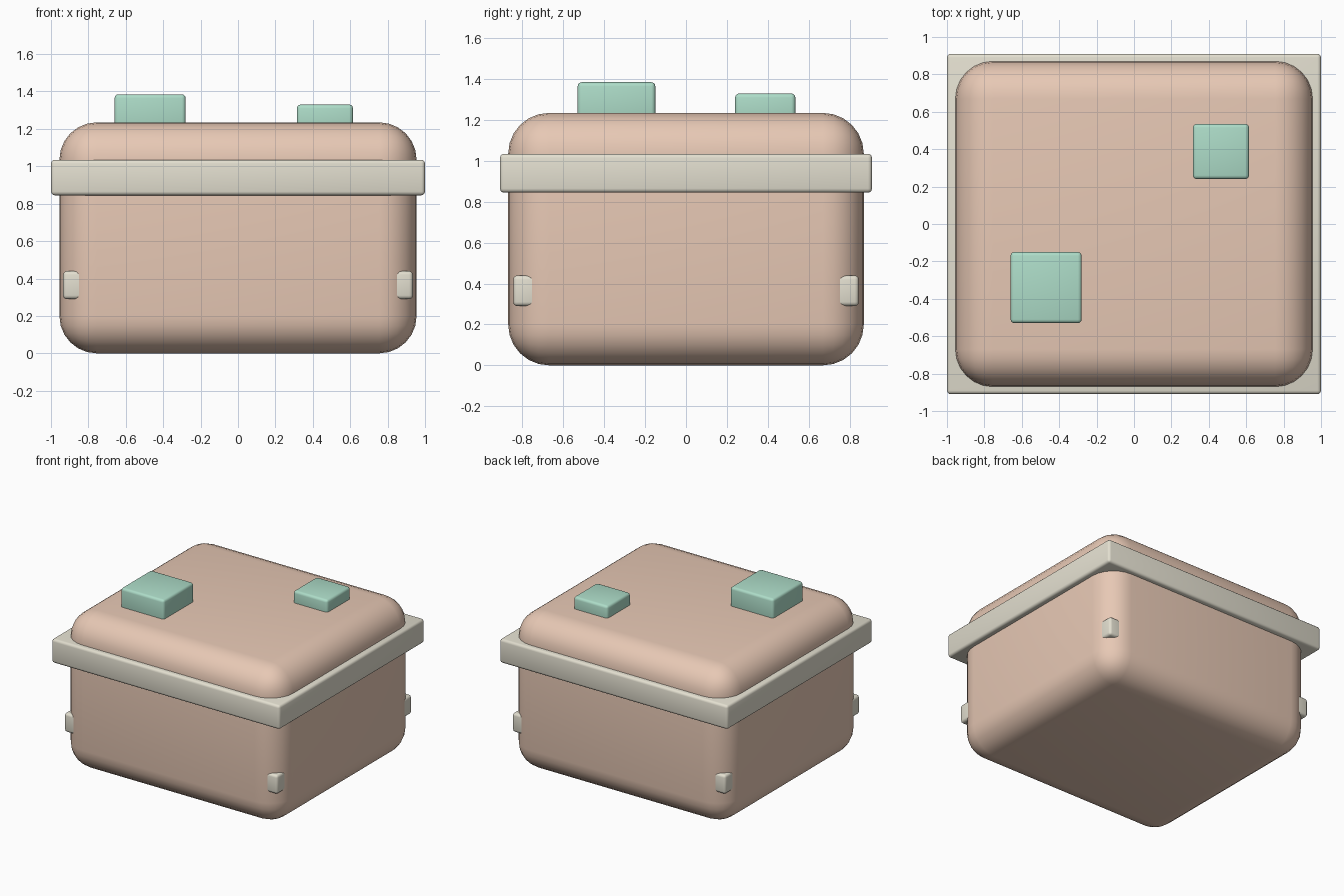
import bpy
import math

if "Cube" in bpy.data.objects:
    bpy.data.objects.remove(bpy.data.objects["Cube"])


def material(name, rgb):
    m = bpy.data.materials.new(name)
    m.diffuse_color = (*rgb, 1)
    m.use_nodes = True
    m.node_tree.nodes["Principled BSDF"].inputs["Base Color"].default_value = m.diffuse_color
    return m


PEACH = material("peach", (0.80, 0.58, 0.46))
CREAM = material("cream", (0.77, 0.74, 0.63))
GREEN = material("mint", (0.42, 0.72, 0.58))


def rounded_box(name, lo, hi, radius, segments, mat):
    centre = [(a + b) / 2 for a, b in zip(lo, hi)]
    bpy.ops.mesh.primitive_cube_add(size=1, location=centre)
    ob = bpy.context.object
    ob.name = name
    ob.scale = [b - a for a, b in zip(lo, hi)]
    bpy.ops.object.transform_apply(location=False, rotation=False, scale=True)
    bev = ob.modifiers.new("round", 'BEVEL')
    bev.width = radius
    bev.segments = segments
    bpy.ops.object.modifier_apply(modifier=bev.name)
    bpy.ops.object.shade_smooth_by_angle(angle=math.radians(35))
    ob.data.materials.append(mat)
    return ob


# Soft rounded body
rounded_box("body", (-0.955, -0.87, 0), (0.955, 0.87, 1.235), 0.2, 6, PEACH)

# Rim band around the upper part
rounded_box("rim_band", (-1, -0.91, 0.845), (1, 0.91, 1.035), 0.02, 3, CREAM)

# Raised pads on top
rounded_box("large_pad", (-0.66, -0.53, 1.185), (-0.28, -0.15, 1.385), 0.02, 3, GREEN)
rounded_box("small_pad", (0.315, 0.24, 1.18), (0.615, 0.535, 1.33), 0.02, 3, GREEN)

# Small studs at the four vertical corners
for sx, nx in ((-1, "left"), (1, "right")):
    for sy, ny in ((-1, "front"), (1, "back")):
        x, y = 0.86 * sx, 0.77 * sy
        rounded_box(f"stud_{ny}_{nx}", (x - 0.075, y - 0.075, 0.29),
                    (x + 0.075, y + 0.075, 0.44), 0.02, 3, CREAM)
